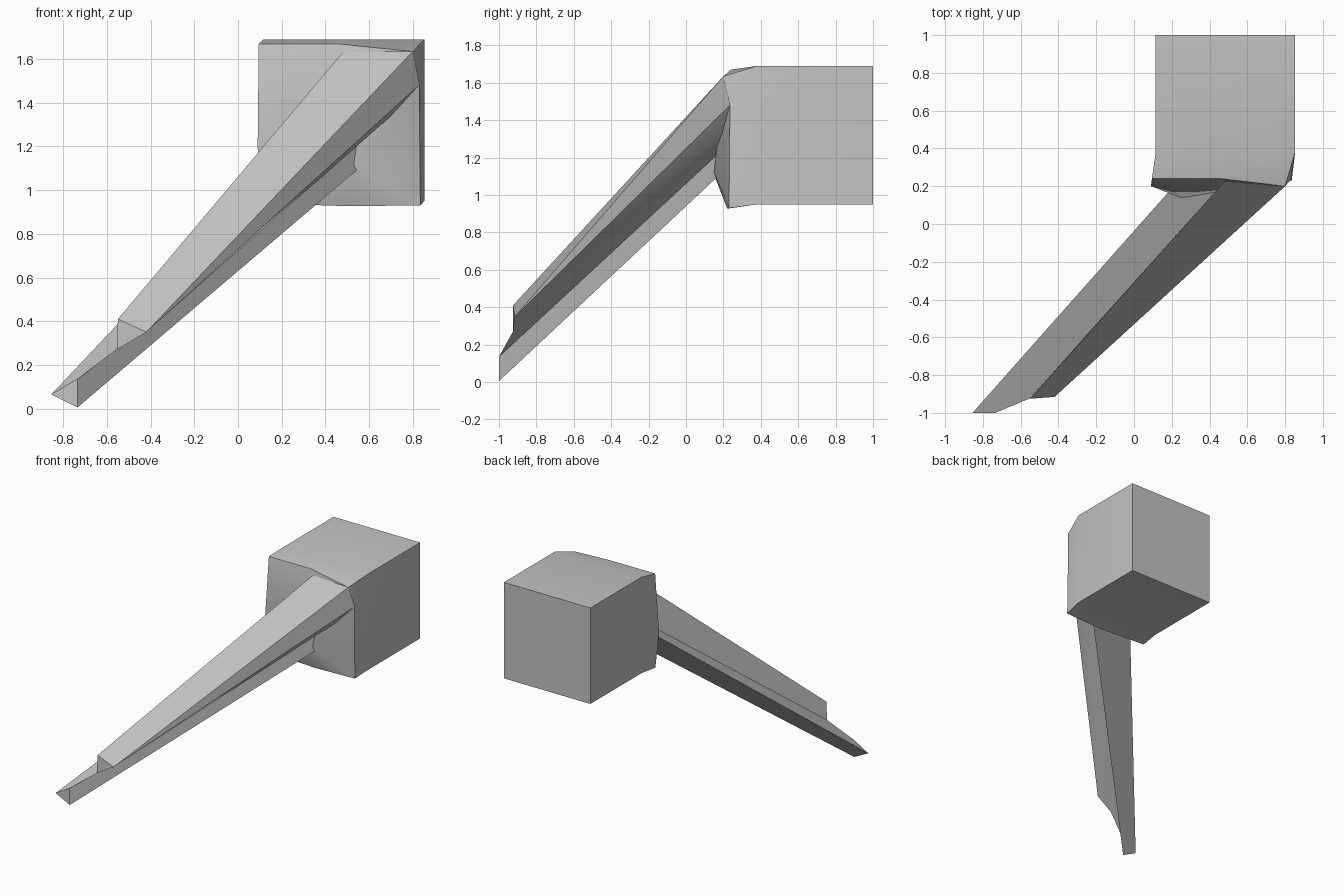
import bpy, bmesh, math
from mathutils import Vector

cube = bpy.data.objects.get("Cube")
if cube:
    bpy.data.objects.remove(cube, do_unlink=True)

grey = bpy.data.materials.new("plain grey")
grey.use_nodes = True
grey.diffuse_color = (0.55, 0.55, 0.55, 1)
grey.node_tree.nodes["Principled BSDF"].inputs["Base Color"].default_value = (0.55, 0.55, 0.55, 1)


def finish(bm, name, angle):
    bmesh.ops.recalc_face_normals(bm, faces=bm.faces)
    mesh = bpy.data.meshes.new(name)
    bm.to_mesh(mesh)
    bm.free()
    mesh.materials.append(grey)
    obj = bpy.data.objects.new(name, mesh)
    bpy.context.collection.objects.link(obj)
    bpy.ops.object.select_all(action='DESELECT')
    obj.select_set(True)
    bpy.context.view_layer.objects.active = obj
    bpy.ops.object.shade_smooth_by_angle(angle=math.radians(angle))


# Block: square at the back, slightly flared and bulging at the front
def square_ring(y):
    x0, x1, z0, z1 = 0.115, 0.853, 0.95, 1.69
    xm, zm = 0.45, 1.45
    return [(x0, y, z1), (xm, y, z1), (x1, y, z1), (x1, y, zm),
            (x1, y, z0), (xm, y, z0), (x0, y, z0), (x0, y, 1.2)]


front_ring = [(0.095, 0.24, 1.67), (0.46, 0.24, 1.67), (0.8, 0.2, 1.635), (0.83, 0.235, 1.48),
              (0.835, 0.23, 0.93), (0.5, 0.22, 0.927), (0.1, 0.23, 0.94), (0.09, 0.2, 1.2)]
bm = bmesh.new()
rings = [[bm.verts.new(p) for p in ring] for ring in (square_ring(1.0), square_ring(0.38), front_ring)]
for a, b in zip(rings, rings[1:]):
    for i in range(8):
        j = (i + 1) % 8
        bm.faces.new((a[i], a[j], b[j], b[i]))
bm.faces.new(rings[0])
# front bulge around the root of the beam
bulge = [bm.verts.new(p) for p in ((0.26, 0.135, 1.15), (0.53, 0.15, 1.12))]
f = rings[2]
for i, j in ((7, 0), (0, 1), (6, 7), (5, 6)):
    bm.faces.new((f[i], f[j], bulge[0]))
for i, j in ((1, 2), (2, 3), (3, 4), (4, 5)):
    bm.faces.new((f[i], f[j], bulge[1]))
bm.faces.new((f[1], bulge[1], bulge[0]))
bm.faces.new((f[5], bulge[0], bulge[1]))
finish(bm, "block", 35)

# Beam: tapered wedge resting on a slim triangular keel that reaches past it
tip = {"left": (-0.855, -1, 0.065), "bottom": (-0.735, -1, 0.005), "keel": (-0.735, -1, 0.135),
       "notch": (-0.555, -0.925, 0.27), "right": (-0.42, -0.915, 0.35), "top": (-0.55, -0.925, 0.41)}
# root point, the tip point it runs from, and how far it is pushed into the block
root = {"left": ((0.17, 0.155, 1.15), "left", 0.08),
        "bottom": ((0.53, 0.15, 1.08), "bottom", 0.12),
        "keel": ((0.53, 0.15, 1.2), "keel", 0.12),
        "under": ((0.69, 0.19, 1.33), "right", 0.03),
        "shoulder": ((0.828, 0.235, 1.48), "right", 0),
        "right": ((0.8, 0.2, 1.635), "right", 0),
        "top": ((0.47, 0.215, 1.62), "top", 0.01),
        "valley": ((0.46, 0.2, 1.3), "notch", 0.05)}
bm = bmesh.new()
t = {k: bm.verts.new(p) for k, p in tip.items()}
r = {}
for k, (p, origin, push) in root.items():
    end = Vector(p)
    r[k] = bm.verts.new(end + (end - Vector(tip[origin])) * push)
for loop in ((t["left"], t["bottom"], t["keel"]),
             (t["left"], t["keel"], t["notch"]),
             (t["top"], t["notch"], t["right"]),
             (t["top"], t["right"], r["right"], r["top"]),
             (t["right"], r["shoulder"], r["right"]),
             (t["right"], r["under"], r["shoulder"]),
             (t["notch"], t["keel"], r["keel"]),
             (t["right"], t["notch"], r["keel"], r["under"]),
             (t["keel"], t["bottom"], r["bottom"], r["keel"]),
             (t["bottom"], t["left"], r["left"], r["bottom"]),
             (t["left"], t["notch"], r["valley"], r["left"]),
             (t["notch"], t["top"], r["top"], r["valley"]),
             tuple(r.values())):
    bm.faces.new(loop)
finish(bm, "beam", 25)
